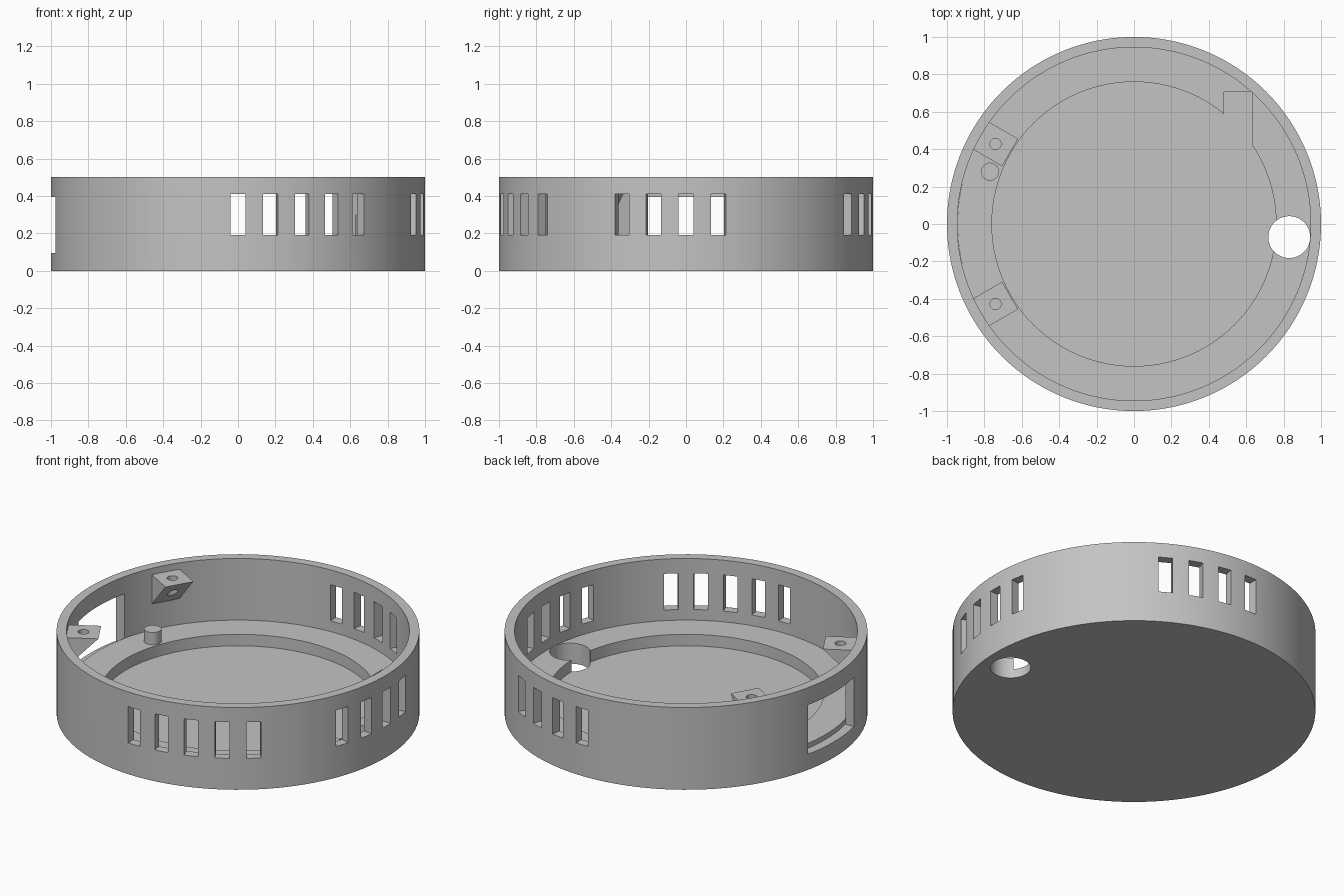
import bpy
import bmesh
from math import radians, cos, sin
from mathutils import Matrix, Vector

cube = bpy.data.objects.get("Cube")
if cube:
    bpy.data.objects.remove(cube, do_unlink=True)

# One plain grey plastic
grey = bpy.data.materials.new("grey_plastic")
grey.use_nodes = True
colour = (0.55, 0.55, 0.55, 1)
grey.diffuse_color = colour
grey.node_tree.nodes["Principled BSDF"].inputs["Base Color"].default_value = colour

OUTER, INNER, LIP = 1.0, 0.945, 0.76
HEIGHT, LEDGE, FLOOR = 0.5, 0.125, 0.055


def finish(name, bm):
    bmesh.ops.recalc_face_normals(bm, faces=bm.faces)
    mesh = bpy.data.meshes.new(name)
    bm.to_mesh(mesh)
    bm.free()
    obj = bpy.data.objects.new(name, mesh)
    bpy.context.collection.objects.link(obj)
    mesh.materials.append(grey)
    return obj


def cylinder(name, radius, z0, z1, x=0, y=0, sides=128):
    bm = bmesh.new()
    bmesh.ops.create_cone(bm, cap_ends=True, segments=sides, radius1=radius,
                          radius2=radius, depth=z1 - z0,
                          matrix=Matrix.Translation((x, y, (z0 + z1) / 2)))
    return finish(name, bm)


def box(name, x0, x1, y0, y1, z0, z1, turn=0):
    bm = bmesh.new()
    bmesh.ops.create_cube(bm, size=1)
    for v in bm.verts:
        v.co = Vector(((x0 + x1) / 2 + v.co.x * (x1 - x0),
                       (y0 + y1) / 2 + v.co.y * (y1 - y0),
                       (z0 + z1) / 2 + v.co.z * (z1 - z0)))
    bm.transform(Matrix.Rotation(radians(turn), 4, "Z"))
    return finish(name, bm)


def cut(target, cutter):
    mod = target.modifiers.new("cut", "BOOLEAN")
    mod.operation = "DIFFERENCE"
    mod.solver = "EXACT"
    mod.object = cutter
    bpy.context.view_layer.objects.active = target
    bpy.ops.object.modifier_apply(modifier=mod.name)
    bpy.data.objects.remove(cutter, do_unlink=True)


def smooth(obj):
    bpy.ops.object.select_all(action="DESELECT")
    obj.select_set(True)
    bpy.context.view_layer.objects.active = obj
    bpy.ops.object.shade_smooth_by_angle(angle=radians(30))


# Round housing with a stepped ledge inside
housing = cylinder("housing", OUTER, 0, HEIGHT)
cut(housing, cylinder("upper_cavity", INNER, LEDGE, 1))
cut(housing, cylinder("lower_cavity", LIP, FLOOR, 0.3))

# Square notch in the ledge and cable hole through the floor
cut(housing, box("ledge_notch", 0.48, 0.63, 0.3, 0.705, FLOOR, 0.3))
cut(housing, cylinder("cable_hole", 0.112, -0.1, 0.3, 0.83, -0.07, 48))

# Port window, cut through the wall only
port = box("port", -1.2, -0.8, -0.22, 0.22, 0.095, 0.395)
cut(port, cylinder("port_limit", INNER - 0.001, -1, 1))
cut(housing, port)

# Vent slots in three groups, every ten degrees
for first, count in ((60, 8), (240, 8), (-20, 4)):
    for i in range(count):
        cut(housing, box("vent", 0.88, 1.1, -0.04, 0.04, 0.19, 0.41, first + 10 * i))
smooth(housing)

# Locating post on the ledge
post = cylinder("locating_post", 0.048, LEDGE - 0.01, 0.2, -0.77, 0.28, 32)
smooth(post)

# Wedge brackets with screw holes, either side of the port
for name, angle in (("left_bracket", 150), ("right_bracket", 210)):
    bm = bmesh.new()
    profile = ((0.765, 0.46), (0.96, 0.46), (0.96, 0.265))
    face = bm.faces.new([bm.verts.new((r, -0.085, z)) for r, z in profile])
    side = bmesh.ops.extrude_face_region(bm, geom=[face])["geom"]
    bmesh.ops.translate(bm, vec=(0, 0.17, 0),
                        verts=[g for g in side if isinstance(g, bmesh.types.BMVert)])
    bm.transform(Matrix.Rotation(radians(angle), 4, "Z"))
    bracket = finish(name, bm)
    a = radians(angle)
    cut(bracket, cylinder("screw_hole", 0.03, 0.1, 0.6, 0.855 * cos(a), 0.855 * sin(a), 32))
    smooth(bracket)
